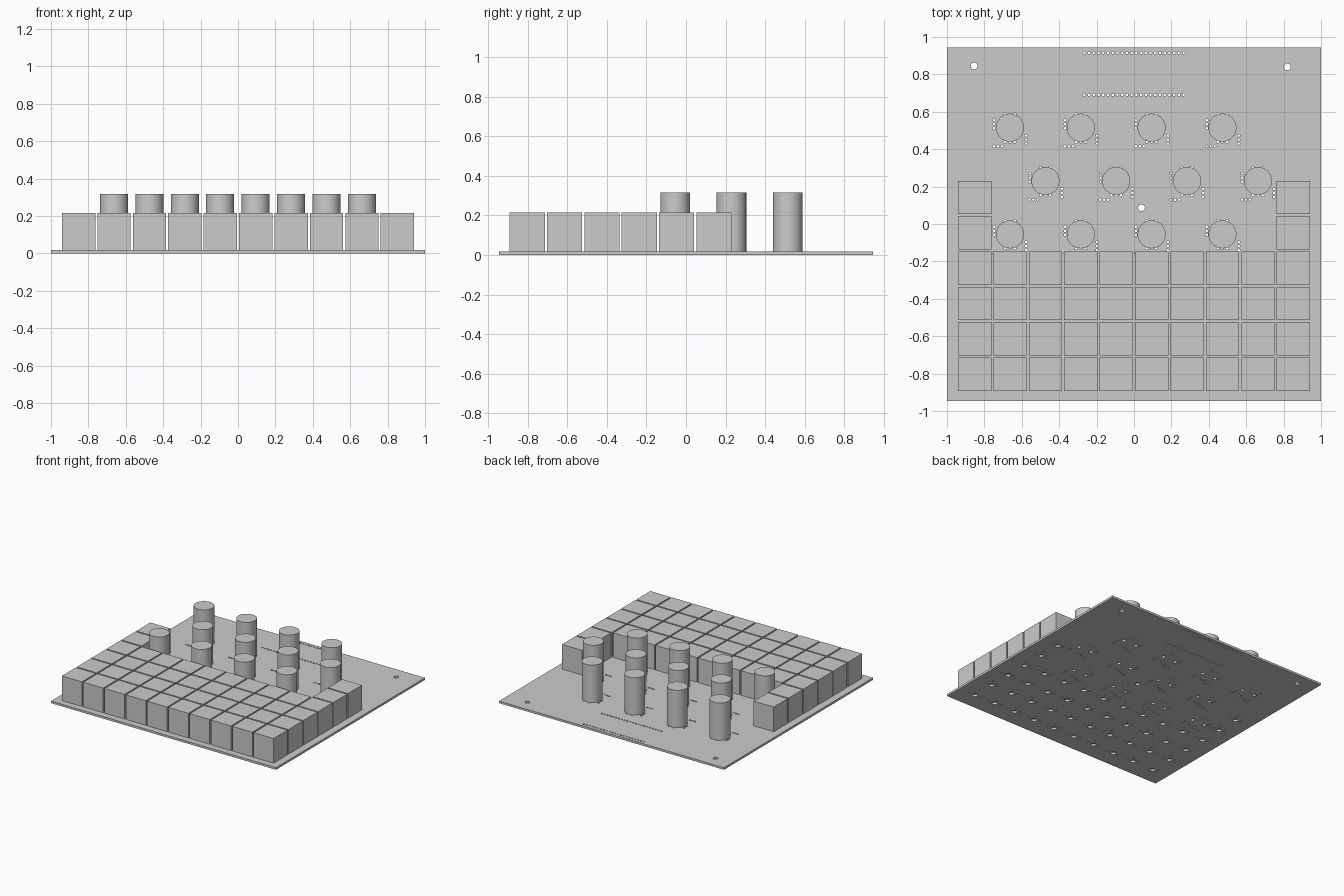
import bpy
import bmesh
from math import cos, sin, tau, radians

cube = bpy.data.objects.get("Cube")
if cube:
    bpy.data.objects.remove(cube, do_unlink=True)

PITCH = 0.1893      # key spacing
MM = PITCH / 19.05  # one millimetre at this scale
BOARD = 0.017       # board thickness

grey = bpy.data.materials.new("plain grey")
grey.use_nodes = True
grey.diffuse_color = (0.6, 0.6, 0.6, 1)
grey.node_tree.nodes["Principled BSDF"].inputs["Base Color"].default_value = (0.6, 0.6, 0.6, 1)


def add_object(name, mesh, location=(0, 0, 0)):
    obj = bpy.data.objects.new(name, mesh)
    obj.location = location
    bpy.context.collection.objects.link(obj)
    return obj


# Layout of keys and knobs
columns = [(i - 4.5) * PITCH for i in range(10)]
rows = [-0.803 + i * 0.1889 for i in range(6)]
keys = [(x, y) for j, y in enumerate(rows) for i, x in enumerate(columns)
        if j < 4 or i in (0, 9)]
knobs = [(-0.663 + i * 2 * PITCH + shift, y)
         for y, shift in ((-0.055, 0), (0.23, PITCH), (0.515, 0)) for i in range(4)]

# Drill holes: x, y, radius
PIN = 0.007
holes = [(-0.855, 0.845, 0.018), (0.82, 0.84, 0.018), (0.04, 0.087, 0.018)]
holes += [((i - 10.5) * 2.54 * MM, y, PIN) for i in range(22) for y in (0.915, 0.69)]
for x, y in keys:
    holes.append((x, y, 2 * MM))
    holes += [(x + s * 5.08 * MM, y, 0.85 * MM) for s in (-1, 1)]
    holes += [(x - 3.81 * MM, y + 2.54 * MM, 0.75 * MM),
              (x + 2.54 * MM, y + 5.08 * MM, 0.75 * MM)]
for x, y in knobs:
    holes += [(x + s * 0.057, y, 0.014) for s in (-1, 1)]
    holes += [(x + s * 0.025, y + 0.072, PIN) for s in (-1, 1)]
    for i in range(3):
        step = i * 0.0215
        holes += [(x + (i - 1) * 0.025, y - 0.0755, PIN),
                  (x - 0.084, y + 0.04 - step, PIN),
                  (x + 0.087, y - 0.042 - step, PIN),
                  (x - 0.085 + step, y - 0.1, PIN)]

# Circuit board: a filled outline with the holes left open
outline = bpy.data.curves.new("board_outline", "CURVE")
outline.dimensions = "2D"
outline.fill_mode = "BOTH"
outline.extrude = BOARD / 2


def add_loop(points):
    spline = outline.splines.new("POLY")
    spline.points.add(len(points) - 1)
    for point, (x, y) in zip(spline.points, points):
        point.co = (x, y, 0, 1)
    spline.use_cyclic_u = True
    spline.use_smooth = False


add_loop([(-1, -0.945), (1, -0.945), (1, 0.945), (-1, 0.945)])
for x, y, r in holes:
    n = 24 if r > 0.012 else 10
    add_loop([(x + r * cos(tau * k / n), y + r * sin(tau * k / n)) for k in range(n)])

helper = add_object("board_outline", outline)
bpy.context.view_layer.update()
evaluated = helper.evaluated_get(bpy.context.evaluated_depsgraph_get())
board_mesh = bpy.data.meshes.new_from_object(evaluated)
bpy.data.objects.remove(helper, do_unlink=True)
bm = bmesh.new()
bm.from_mesh(board_mesh)
bmesh.ops.remove_doubles(bm, verts=bm.verts, dist=0.0001)
bmesh.ops.recalc_face_normals(bm, faces=bm.faces)
bm.to_mesh(board_mesh)
bm.free()
board_mesh.materials.clear()
board_mesh.materials.append(grey)
add_object("circuit_board", board_mesh, (0, 0, BOARD / 2))

# Square keys
key_mesh = bpy.data.meshes.new("key")
bm = bmesh.new()
bmesh.ops.create_cube(bm, size=1)
bmesh.ops.scale(bm, vec=(0.178, 0.178, 0.198), verts=bm.verts)
bm.to_mesh(key_mesh)
bm.free()
key_mesh.materials.append(grey)
for i, (x, y) in enumerate(keys):
    add_object(f"key_{i + 1}", key_mesh, (x, y, BOARD + 0.099))

# Round knobs
knob_mesh = bpy.data.meshes.new("knob")
bm = bmesh.new()
bmesh.ops.create_cone(bm, cap_ends=True, segments=48, radius1=0.075, radius2=0.075, depth=0.3)
bm.to_mesh(knob_mesh)
bm.free()
knob_mesh.materials.append(grey)
knob_objects = [add_object(f"knob_{i + 1}", knob_mesh, (x, y, BOARD + 0.15))
                for i, (x, y) in enumerate(knobs)]
bpy.ops.object.select_all(action="DESELECT")
knob_objects[0].select_set(True)
bpy.context.view_layer.objects.active = knob_objects[0]
bpy.ops.object.shade_smooth_by_angle(angle=radians(30))
